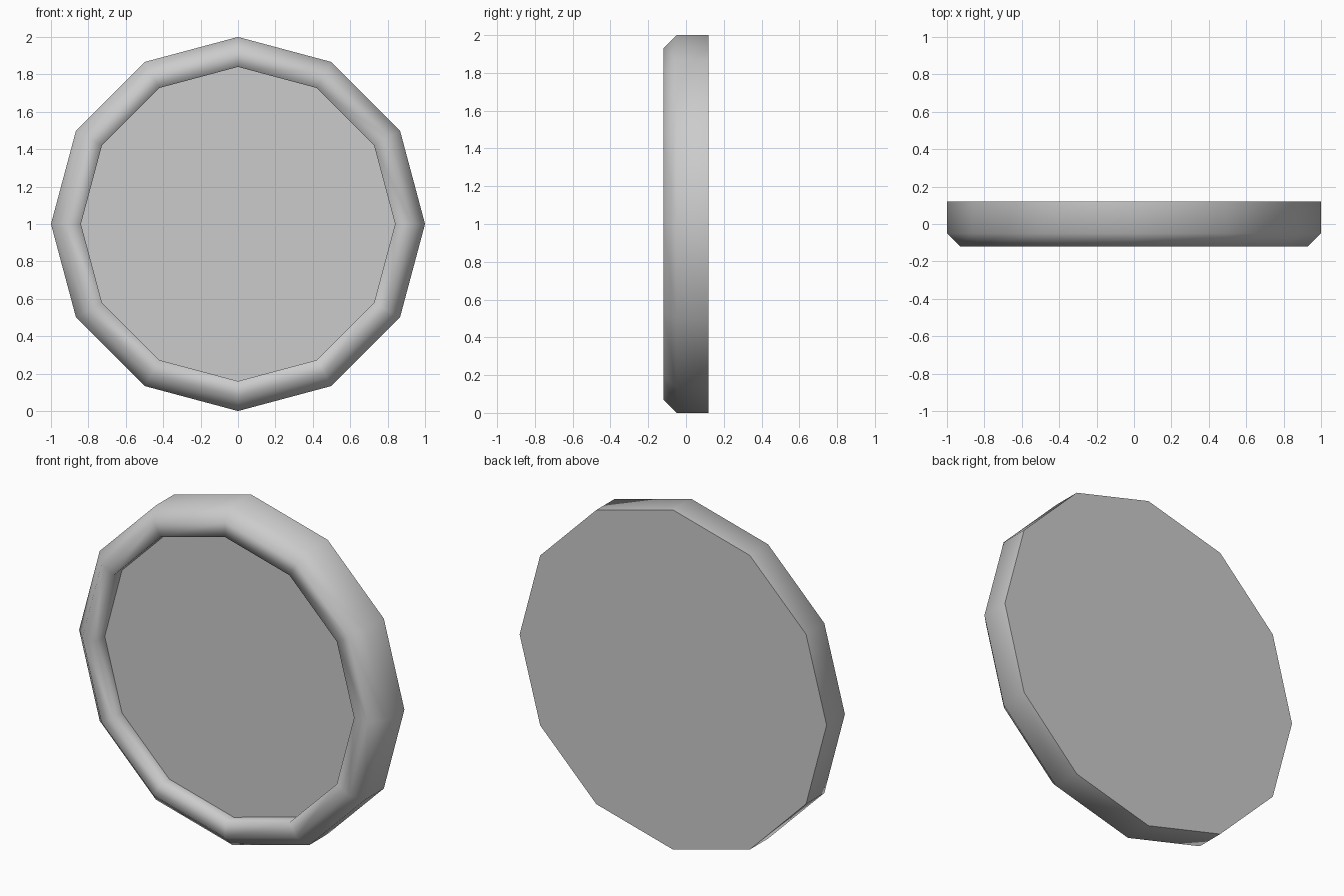
import bpy, bmesh, math

if "Cube" in bpy.data.objects:
    bpy.data.objects.remove(bpy.data.objects["Cube"])

SIDES = 12
# Rim profile from back edge to recessed floor: (radius, y)
PROFILE = [(1.0, 0.12), (1.0, -0.05), (0.93, -0.12), (0.84, -0.12), (0.84, -0.04)]

grey = bpy.data.materials.new("light_grey")
grey.use_nodes = True
colour = (0.6, 0.6, 0.6, 1)
grey.diffuse_color = colour
grey.node_tree.nodes["Principled BSDF"].inputs["Base Color"].default_value = colour

bm = bmesh.new()


def ring(radius, y):
    angles = [math.tau * i / SIDES for i in range(SIDES)]
    return [bm.verts.new((radius * math.cos(a), y, 1 + radius * math.sin(a))) for a in angles]


rings = [ring(r, y) for r, y in PROFILE]

# Outer wall, chamfer, lip and inner wall
for a, b in zip(rings, rings[1:]):
    for i in range(SIDES):
        j = (i + 1) % SIDES
        bm.faces.new((a[i], a[j], b[j], b[i]))

# Flat back and recessed front floor
caps = [bm.faces.new(rings[0]), bm.faces.new(rings[-1])]
bmesh.ops.recalc_face_normals(bm, faces=bm.faces)

# Soft rim, crisp edges around the two flat discs
for face in bm.faces:
    face.smooth = True
for cap in caps:
    for edge in cap.edges:
        edge.smooth = False

mesh = bpy.data.meshes.new("round_tray")
bm.to_mesh(mesh)
bm.free()
mesh.materials.append(grey)
tray = bpy.data.objects.new("round_tray", mesh)
bpy.context.collection.objects.link(tray)
